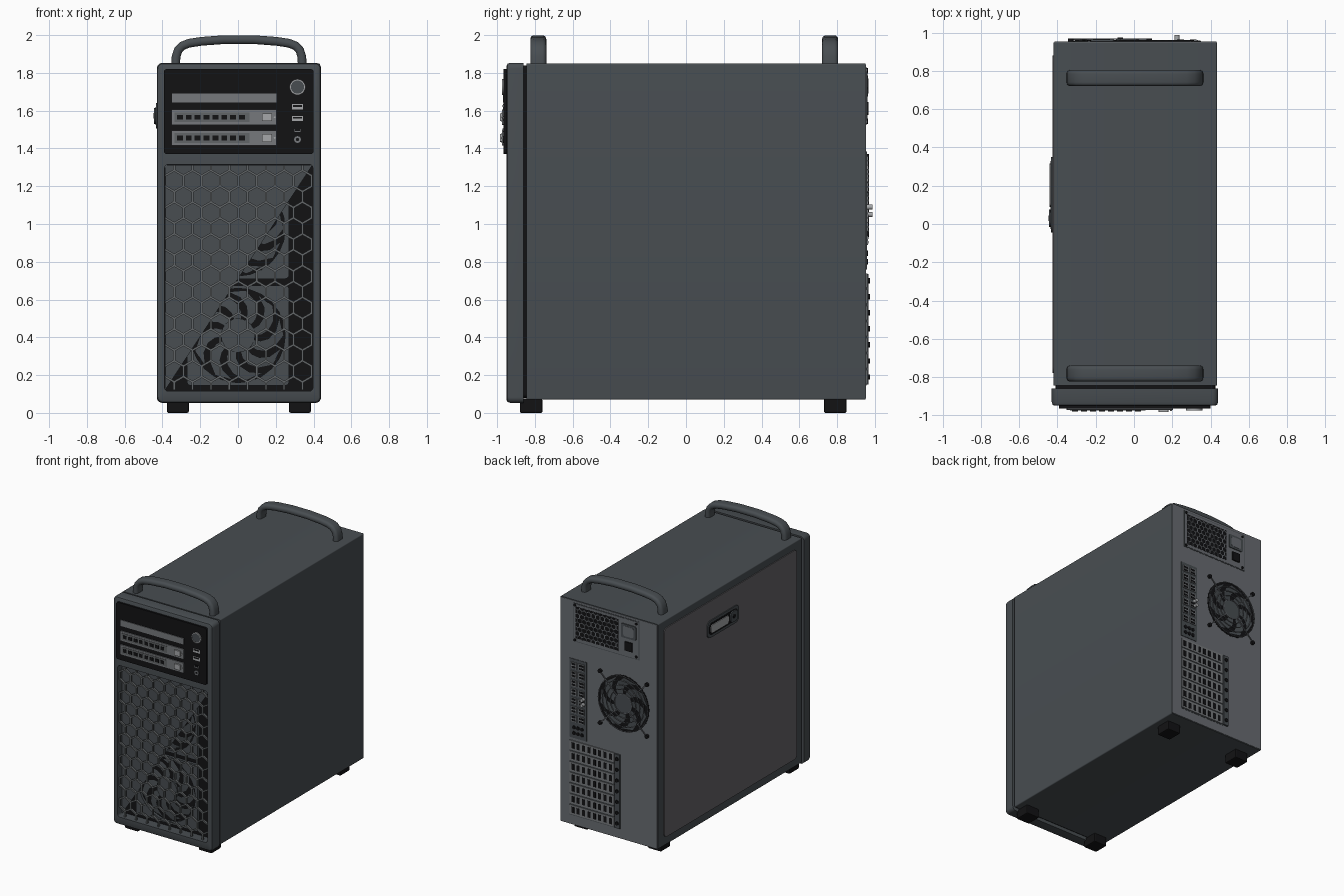
import bpy, bmesh, math
from mathutils import Matrix, Vector

cube = bpy.data.objects.get("Cube")
if cube:
    bpy.data.objects.remove(cube, do_unlink=True)


def material(name, r, g, b):
    mat = bpy.data.materials.new(name)
    mat.use_nodes = True
    mat.diffuse_color = (r, g, b, 1)
    shader = next(n for n in mat.node_tree.nodes if n.type == "BSDF_PRINCIPLED")
    shader.inputs["Base Color"].default_value = (r, g, b, 1)
    shader.inputs["Roughness"].default_value = 0.6
    return mat


charcoal = material("charcoal", 0.065, 0.075, 0.083)
black = material("black", 0.006, 0.006, 0.007)
grille_grey = material("grille grey", 0.12, 0.13, 0.135)
back_grey = material("back grey", 0.14, 0.15, 0.165)
panel_grey = material("side panel grey", 0.13, 0.125, 0.135)
bay_grey = material("bay grey", 0.18, 0.19, 0.2)
silver = material("silver", 0.38, 0.39, 0.4)


def finish(name, bm, mat, smooth=True):
    bmesh.ops.remove_doubles(bm, verts=bm.verts, dist=0.00002)
    bmesh.ops.recalc_face_normals(bm, faces=bm.faces)
    mesh = bpy.data.meshes.new(name)
    bm.to_mesh(mesh)
    bm.free()
    mesh.materials.append(mat)
    if smooth:
        for poly in mesh.polygons:
            poly.use_smooth = True
        mesh.set_sharp_from_angle(angle=math.radians(35))
    obj = bpy.data.objects.new(name, mesh)
    bpy.context.collection.objects.link(obj)
    return obj


def outline(cx, cz, w, h, r, seg=6):
    """Rounded rectangle, or a circle when r is half the width."""
    pts = []
    for k, (sx, sz) in enumerate(((1, 1), (-1, 1), (-1, -1), (1, -1))):
        for i in range(seg + 1):
            a = math.pi / 2 * (k + i / seg)
            pts.append((cx + sx * (w / 2 - r) + r * math.cos(a),
                        cz + sz * (h / 2 - r) + r * math.sin(a)))
    return pts


def bridge(bm, rings, closed=False):
    """Join vertex rings in order; close the loop or cap both ends."""
    pairs = list(zip(rings, rings[1:] + rings[:1]))
    for a, b in pairs if closed else pairs[:-1]:
        for i in range(len(a)):
            j = (i + 1) % len(a)
            bm.faces.new((a[i], a[j], b[j], b[i]))
    if not closed:
        bm.faces.new(rings[0])
        bm.faces.new(rings[-1])


def loft(name, mat, sections, closed=False, side=False):
    """Sections are (depth, cx, cz, width, height, radius)."""
    bm = bmesh.new()
    rings = []
    for d, *shape in sections:
        rings.append([bm.verts.new((d, u, v) if side else (u, d, v))
                      for u, v in outline(*shape)])
    bridge(bm, rings, closed)
    return finish(name, bm, mat)


def plate(name, mat, d0, d1, x0, x1, z0, z1, r=0.0, side=False):
    shape = ((x0 + x1) / 2, (z0 + z1) / 2, x1 - x0, z1 - z0, r)
    return loft(name, mat, [(d0, *shape), (d1, *shape)], side=side)


def disc(name, mat, y0, y1, cx, cz, r, hole=0):
    outer = (cx, cz, 2 * r, 2 * r, r)
    inner = (cx, cz, 2 * hole, 2 * hole, hole)
    rings = [(y0, *outer), (y1, *outer)]
    if hole:
        rings += [(y1, *inner), (y0, *inner)]
    return loft(name, mat, rings, closed=bool(hole))


def rects(name, mat, y0, y1, w, h, centres):
    """Several equal boxes in one object."""
    bm = bmesh.new()
    for x, z in centres:
        place = Matrix.Translation((x, (y0 + y1) / 2, z))
        bmesh.ops.create_cube(bm, matrix=place @ Matrix.Diagonal((w, abs(y1 - y0), h, 1)))
    return finish(name, bm, mat, smooth=False)


def hex_grid(name, mat, y0, y1, x0, x1, z0, z1, radius, wall):
    """Honeycomb clipped to a rectangle."""
    bm = bmesh.new()
    pitch = radius * math.sqrt(3)
    for row in range(int((z1 - z0) / radius / 1.5) + 2):
        for col in range(int((x1 - x0) / pitch) + 2):
            cx, cz = x0 + pitch * (col + row % 2 / 2), z1 - radius * 1.5 * row
            rings = []
            for y, r in ((y1, radius), (y0, radius), (y0, radius - wall), (y1, radius - wall)):
                rings.append([bm.verts.new((cx + r * math.sin(k * math.pi / 3), y,
                                            cz + r * math.cos(k * math.pi / 3))) for k in range(6)])
            bridge(bm, rings, closed=True)
    for co, no in (((x0, 0, 0), (-1, 0, 0)), ((x1, 0, 0), (1, 0, 0)),
                   ((0, 0, z0), (0, 0, -1)), ((0, 0, z1), (0, 0, 1))):
        bmesh.ops.bisect_plane(bm, geom=bm.verts[:] + bm.edges[:] + bm.faces[:],
                               plane_co=co, plane_no=no, clear_outer=True)
    return finish(name, bm, mat, smooth=False)


def blades(name, mat, y, cx, cz, hub, tip, count):
    """Swept fan blades around a hub."""
    bm = bmesh.new()
    for n in range(count):
        rows = []
        for i in range(5):
            t = i / 4
            r, a = hub + (tip - hub) * t, math.tau * n / count + 0.7 * t * t
            rows.append([bm.verts.new((cx + r * math.cos(a + s), y + e, cz + r * math.sin(a + s)))
                         for s, e in ((0, 0.003), (3.8 / count, -0.003))])
        for a, b in zip(rows, rows[1:]):
            bm.faces.new((a[0], a[1], b[1], b[0]))
    return finish(name, bm, mat)


def handle(name, y):
    """Rounded strap swept along an arched path."""
    half = [(0.335, 1.84), (0.333, 1.885), (0.322, 1.92), (0.3, 1.943),
            (0.265, 1.957), (0.2, 1.967), (0.08, 1.976)]
    path = [Vector((-x, z)) for x, z in half] + [Vector(p) for p in reversed(half)]
    bm = bmesh.new()
    rings = []
    for i, p in enumerate(path):
        t = (path[min(i + 1, len(path) - 1)] - path[max(i - 1, 0)]).normalized()
        rings.append([bm.verts.new((0.005 + p.x - t.y * v, y + u, p.y + t.x * v))
                      for u, v in outline(0, 0, 0.085, 0.046, 0.021, 4)])
    bridge(bm, rings)
    finish(name, bm, charcoal)


# Case body, seam and front bezel with its opening
plate("case_body", charcoal, -0.845, 0.95, -0.42, 0.435, 0.07, 1.85, 0.008)
plate("bezel_seam", black, -0.865, -0.84, -0.41, 0.425, 0.08, 1.84, 0.02)
rim = (0.005, 0.953, 0.87, 1.8)
front = (0.005, 0.953, 0.84, 1.77)
hole = (0.004, 0.715, 0.785, 1.2, 0.02)
loft("front_bezel", charcoal, [(-0.86, *rim, 0.03), (-0.93, *rim, 0.03),
                               (-0.945, 0.005, 0.953, 0.86, 1.79, 0.028), (-0.95, *front, 0.024),
                               (-0.95, *hole), (-0.86, *hole)], closed=True)

# Handles and feet
for end, y in (("front", -0.782), ("rear", 0.763)):
    handle(end + "_handle", y)
for end, y in (("front", -0.82), ("rear", 0.79)):
    for label, x in (("right", -0.318), ("left", 0.328)):
        foot = rects(f"{end}_{label}_foot", black, y - 0.06, y + 0.06, 0.115, 0.075, [(x, 0.0375)])
        bevel = foot.modifiers.new("bevel", "BEVEL")
        bevel.width, bevel.segments = 0.008, 2

# Honeycomb grille, filter sheet and intake fans behind it
plate("intake_back", black, -0.87, -0.864, -0.4, 0.41, 0.1, 1.33)
hex_grid("front_grille", grille_grey, -0.935, -0.92, -0.386, 0.394, 0.12, 1.312, 0.056, 0.0065)
bm = bmesh.new()
bm.faces.new([bm.verts.new((x, -0.9, z)) for x, z in ((-0.386, 1.312), (-0.386, 0.12), (0.394, 1.312))])
finish("filter_sheet", bm, charcoal)
for label, z in (("lower", 0.41), ("upper", 0.975)):
    square, ring = (0.0, z, 0.54, 0.53, 0.02), (0.0, z, 0.5, 0.5, 0.25)
    loft(label + "_fan_frame", charcoal, [(-0.865, *square), (-0.89, *square),
                                          (-0.89, *ring), (-0.865, *ring)], closed=True)
    disc(label + "_fan_hub", charcoal, -0.865, -0.888, 0, z, 0.09)
    blades(label + "_fan_blades", charcoal, -0.879, 0, z, 0.085, 0.24, 9)

# Control panel with drive bays
plate("control_panel", black, -0.94, -0.965, -0.392, 0.4, 1.37, 1.82, 0.015)
plate("blank_bay", bay_grey, -0.96, -0.97, -0.35, 0.203, 1.642, 1.69)
for label, z in (("upper", 1.565), ("lower", 1.456)):
    plate(label + "_bay", bay_grey, -0.96, -0.973, -0.352, 0.205, z - 0.04, z + 0.04, 0.004)
    plate(label + "_bay_tray", grille_grey, -0.97, -0.976, -0.335, 0.06, z - 0.026, z + 0.026)
    rects(label + "_bay_slots", black, -0.97, -0.979, 0.031, 0.026,
          [(-0.308 + 0.047 * i, z) for i in range(8)])
    plate(label + "_bay_button", silver, -0.97, -0.984, 0.128, 0.18, z - 0.021, z + 0.021, 0.004)
    disc(label + "_bay_light", silver, -0.97, -0.977, 0.194, z, 0.005)

# Power button and ports
px = 0.315
disc("power_ring", silver, -0.96, -0.975, px, 1.725, 0.042, 0.035)
disc("power_button", charcoal, -0.96, -0.973, px, 1.725, 0.035)
rects("usb_shells", silver, -0.96, -0.969, 0.058, 0.028, [(px, 1.62), (px, 1.558)])
rects("usb_sockets", black, -0.96, -0.971, 0.048, 0.009, [(px, 1.625), (px, 1.563)])
rects("small_port", bay_grey, -0.96, -0.969, 0.034, 0.016, [(px, 1.495)])
rects("small_port_socket", black, -0.96, -0.971, 0.024, 0.012, [(px, 1.499)])
disc("audio_jack", bay_grey, -0.96, -0.969, px, 1.447, 0.018, 0.009)

# Side panel and latch
plate("side_panel", panel_grey, -0.415, -0.427, -0.78, 0.88, 0.135, 1.79, 0.035, side=True)
plate("latch_plate", charcoal, -0.42, -0.434, -0.045, 0.35, 1.505, 1.64, 0.04, side=True)
plate("latch_recess", black, -0.43, -0.436, -0.025, 0.33, 1.525, 1.62, 0.03, side=True)
plate("latch_lever", silver, -0.43, -0.442, 0.09, 0.315, 1.54, 1.605, 0.02, side=True)
plate("latch_lock", charcoal, -0.43, -0.445, -0.015, 0.075, 1.53, 1.615, 0.03, side=True)
plate("latch_keyhole", black, -0.44, -0.447, 0.015, 0.045, 1.558, 1.588, 0.01, side=True)

# Back sheet and power supply
plate("back_sheet", back_grey, 0.945, 0.953, -0.415, 0.43, 0.075, 1.845)
plate("supply_edge", charcoal, 0.95, 0.955, -0.26, 0.32, 1.525, 1.83)
plate("supply_plate", back_grey, 0.95, 0.957, -0.254, 0.314, 1.531, 1.824)
plate("supply_vent_back", black, 0.95, 0.9585, -0.08, 0.295, 1.555, 1.805)
hex_grid("supply_vent", back_grey, 0.958, 0.962, -0.08, 0.295, 1.555, 1.805, 0.023, 0.0035)
plate("power_socket_rim", charcoal, 0.95, 0.964, -0.235, -0.105, 1.675, 1.785, 0.012)
plate("power_socket", back_grey, 0.95, 0.966, -0.215, -0.125, 1.69, 1.77, 0.015)
rects("power_switch", black, 0.95, 0.966, 0.065, 0.07, [(-0.17, 1.612)])
for i, (x, z) in enumerate(((-0.235, 1.808), (0.303, 1.815), (-0.235, 1.548), (0.303, 1.54))):
    disc(f"supply_screw_{i}", black, 0.95, 0.963, x, z, 0.01)

# Exhaust fan with wire guard
fx, fz = -0.125, 1.15
disc("exhaust_opening", black, 0.95, 0.9545, fx, fz, 0.222)
blades("exhaust_blades", charcoal, 0.958, fx, fz, 0.07, 0.205, 7)
disc("exhaust_hub", charcoal, 0.95, 0.963, fx, fz, 0.075)
for i in range(5):
    r = 0.08 + 0.035 * i
    disc(f"guard_ring_{i}", back_grey, 0.964, 0.969, fx, fz, r, r - 0.006)
for i in range(4):
    a = math.pi / 4 + i * math.pi / 2
    spoke = rects(f"guard_spoke_{i}", back_grey, -0.003, 0.003, 0.2, 0.008, [(0.18, 0)])
    spoke.location, spoke.rotation_euler = (fx, 0.966, fz), (0, a, 0)
    disc(f"exhaust_screw_{i}", black, 0.95, 0.97, fx + 0.29 * math.cos(a), fz + 0.29 * math.sin(a), 0.015)

# Connector shield with ports and antenna stubs
plate("connector_shield", charcoal, 0.95, 0.957, 0.2, 0.35, 0.76, 1.385)
ports = [(x, 1.335 - 0.07 * i) for i in range(7) for x in (0.31, 0.243)]
rects("connector_shells", bay_grey, 0.95, 0.963, 0.05, 0.05, ports)
rects("connector_sockets", black, 0.95, 0.965, 0.036, 0.014, [(x, z + s) for x, z in ports for s in (-0.012, 0.012)])
for i in range(6):
    disc(f"audio_socket_{i}", black, 0.95, 0.963, 0.24 + 0.035 * (i % 3), 0.845 - 0.045 * (i // 3), 0.014)
for i, z in enumerate((1.09, 1.05)):
    disc(f"antenna_stub_{i}", silver, 0.95, 0.988, 0.225, z, 0.013)

# Expansion brackets and their screw strip
rows = [0.19 + 0.085 * i for i in range(7)]
plate("bracket_gap", charcoal, 0.95, 0.955, -0.05, 0.35, 0.145, 0.735)
rects("brackets", bay_grey, 0.95, 0.96, 0.39, 0.074, [(0.152, z) for z in rows])
rects("bracket_holes", black, 0.955, 0.962, 0.025, 0.046,
      [(0.318 - 0.047 * i, z) for z in rows for i in range(8)])
plate("screw_strip", charcoal, 0.95, 0.966, -0.095, -0.05, 0.15, 0.735)
for i, z in enumerate(rows):
    disc(f"bracket_screw_{i}", black, 0.96, 0.974, -0.072, z, 0.014)
